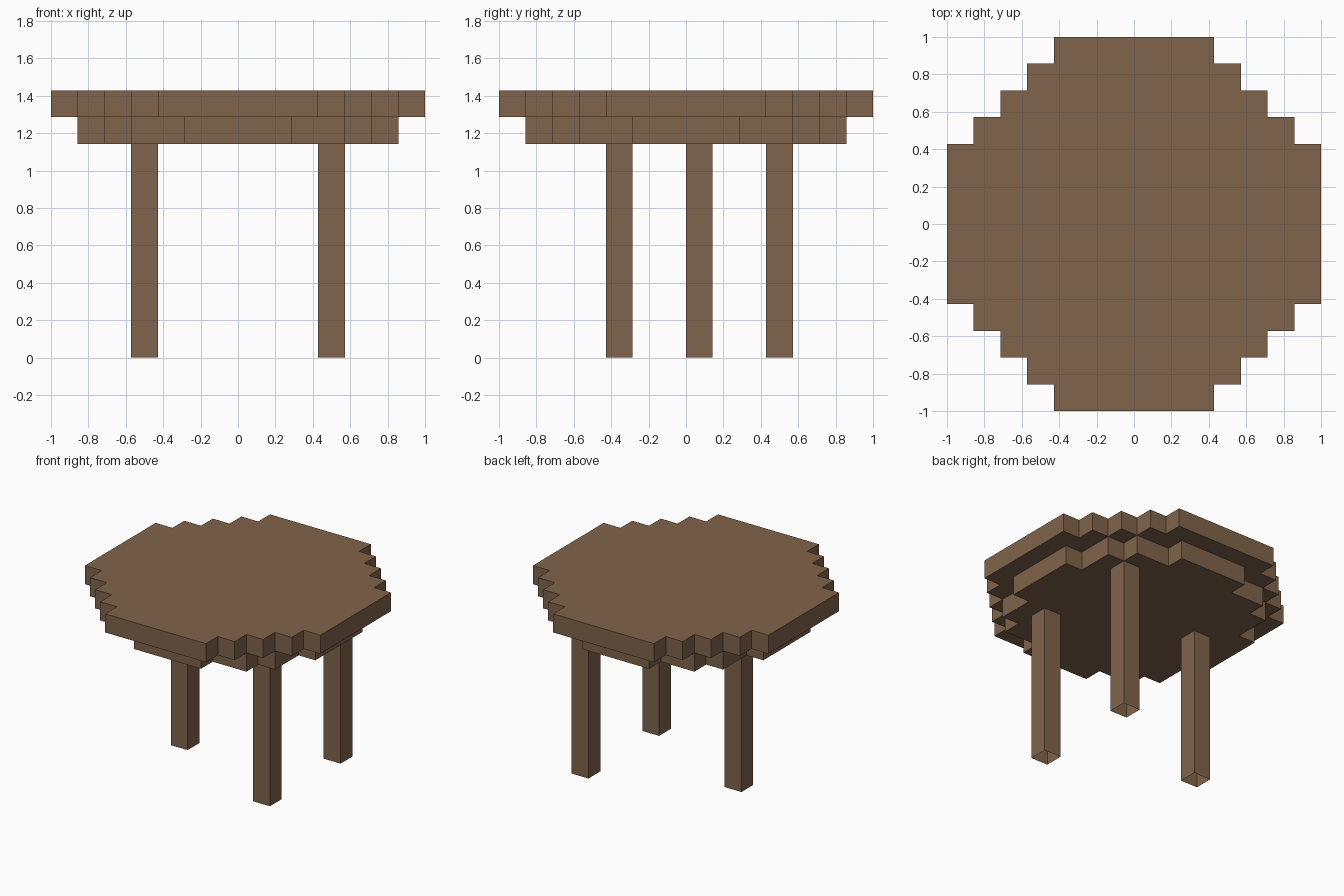
import bpy
import bmesh

if "Cube" in bpy.data.objects:
    bpy.data.objects.remove(bpy.data.objects["Cube"])

U = 1 / 7  # one block of the stepped grid

wood = bpy.data.materials.new("brown wood")
wood.diffuse_color = (0.216, 0.127, 0.069, 1)
wood.use_nodes = True
wood.node_tree.nodes["Principled BSDF"].inputs["Base Color"].default_value = wood.diffuse_color


def prism(name, outline, z0, z1, open_bottom=False, open_top=False):
    """Extrude a counter-clockwise outline (in blocks) from z0 to z1."""
    bm = bmesh.new()
    low = [bm.verts.new((x * U, y * U, z0 * U)) for x, y in outline]
    high = [bm.verts.new((x * U, y * U, z1 * U)) for x, y in outline]
    n = len(outline)
    for i in range(n):
        j = (i + 1) % n
        bm.faces.new((low[i], low[j], high[j], high[i]))
    if not open_bottom:
        bm.faces.new(low[::-1])
    if not open_top:
        bm.faces.new(high)
    mesh = bpy.data.meshes.new(name)
    bm.to_mesh(mesh)
    bm.free()
    mesh.materials.append(wood)
    obj = bpy.data.objects.new(name, mesh)
    bpy.context.collection.objects.link(obj)
    return obj


def stepped_disc(corners):
    """Turn one quadrant of stair corners into a full outline."""
    q = corners
    return (q + [(-x, y) for x, y in reversed(q)]
            + [(-x, -y) for x, y in q]
            + [(x, -y) for x, y in reversed(q)])


# Table top: wide upper layer over a smaller lower layer
upper = [(7, 3), (6, 3), (6, 4), (5, 4), (5, 5), (4, 5), (4, 6), (3, 6), (3, 7)]
lower = [(6, 2), (5, 2), (5, 4), (4, 4), (4, 5), (2, 5), (2, 6)]
prism("table_top", stepped_disc(upper), 9, 10)
prism("table_top_support", stepped_disc(lower), 8, 9)

# Three square legs, hollow at the foot
for name, x, y in (("front_right_leg", 3, -3),
                   ("back_right_leg", 3, 3),
                   ("left_leg", -4, 0)):
    square = [(x, y), (x + 1, y), (x + 1, y + 1), (x, y + 1)]
    prism(name, square, 0, 8, open_bottom=True, open_top=True)
